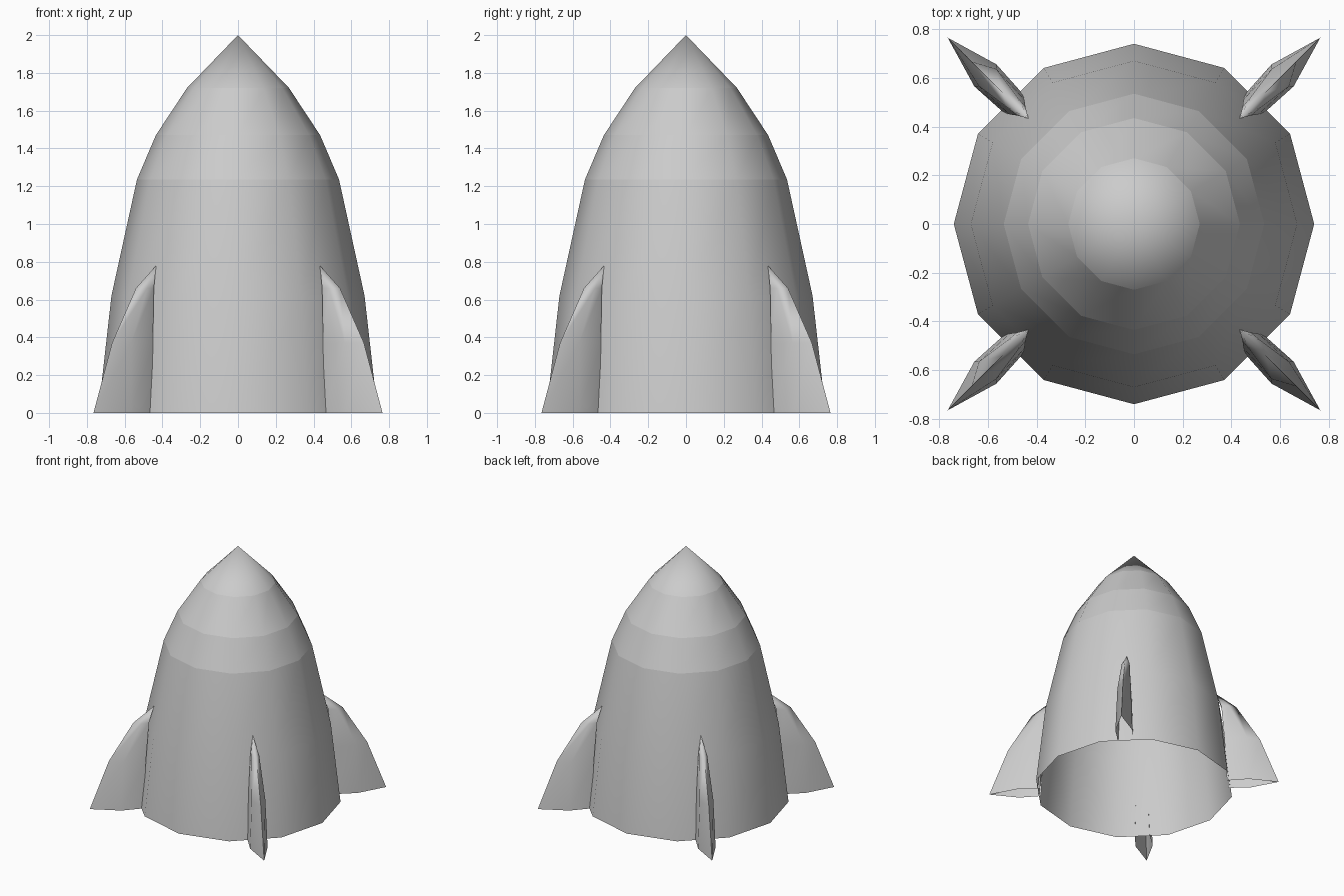
import bpy
import bmesh
import math

cube = bpy.data.objects.get("Cube")
if cube:
    bpy.data.objects.remove(cube, do_unlink=True)

GREY = (0.6, 0.6, 0.6, 1)
hull_grey = bpy.data.materials.new("hull grey")
hull_grey.use_nodes = True
hull_grey.diffuse_color = GREY
hull_grey.node_tree.nodes["Principled BSDF"].inputs["Base Color"].default_value = GREY


def finish(bm, name):
    for face in bm.faces:
        face.smooth = True
    mesh = bpy.data.meshes.new(name)
    bm.to_mesh(mesh)
    bm.free()
    mesh.materials.append(hull_grey)
    obj = bpy.data.objects.new(name, mesh)
    bpy.context.collection.objects.link(obj)
    return obj


def skin(bm, rows, apex, closed):
    """Bridge successive rows of vertices and close them onto an apex."""
    count = len(rows[0])
    for i in range(count if closed else count - 1):
        j = (i + 1) % count
        for low, high in zip(rows, rows[1:]):
            bm.faces.new((low[i], low[j], high[j], high[i]))
        bm.faces.new((rows[-1][i], rows[-1][j], apex))


# Hollow twelve-sided hull, open at the bottom, with crisp nose bands
SIDES = 12
profile = [(0.74, 0), (0.67, 0.62), (0.535, 1.235), (0.435, 1.47), (0.27, 1.72)]
bm = bmesh.new()
rings = []
for radius, z in profile:
    angles = [math.tau * i / SIDES for i in range(SIDES)]
    rings.append([bm.verts.new((radius * math.cos(a), radius * math.sin(a), z)) for a in angles])
skin(bm, rings, bm.verts.new((0, 0, 2)), True)
for edge in bm.edges:
    a, b = edge.verts
    if abs(a.co.z - b.co.z) < 0.001 and a.co.z > 1:
        edge.smooth = False
finish(bm, "hull")

# Hollow wedge fins: z, tip reach, shoulder reach and half width, root reach and half width
sections = [
    (0, 1.082, 0.863, 0.064, 0.70, 0.055),
    (0.37, 0.943, 0.85, 0.05, 0.68, 0.043),
    (0.66, 0.764, 0.71, 0.03, 0.655, 0.025),
]


def add_fin(name, angle):
    c, s = math.cos(angle), math.sin(angle)
    bm = bmesh.new()

    def point(reach, side, z):
        return bm.verts.new((reach * c - side * s, reach * s + side * c, z))

    rows = []
    for z, tip, shoulder, wide, root, thick in sections:
        outline = [(root, -thick), (shoulder, -wide), (tip, 0), (shoulder, wide), (root, thick)]
        rows.append([point(reach, side, z) for reach, side in outline])
    skin(bm, rows, point(0.613, 0, 0.78), False)
    # The blade edge stays crisp
    for low, high in zip(rows, rows[1:]):
        bm.edges.get((low[2], high[2])).smooth = False
    finish(bm, name)


names = ["back_left_fin", "back_right_fin", "front_right_fin", "front_left_fin"]
for i, name in enumerate(names):
    add_fin(name, math.pi / 4 + i * math.pi / 2)
